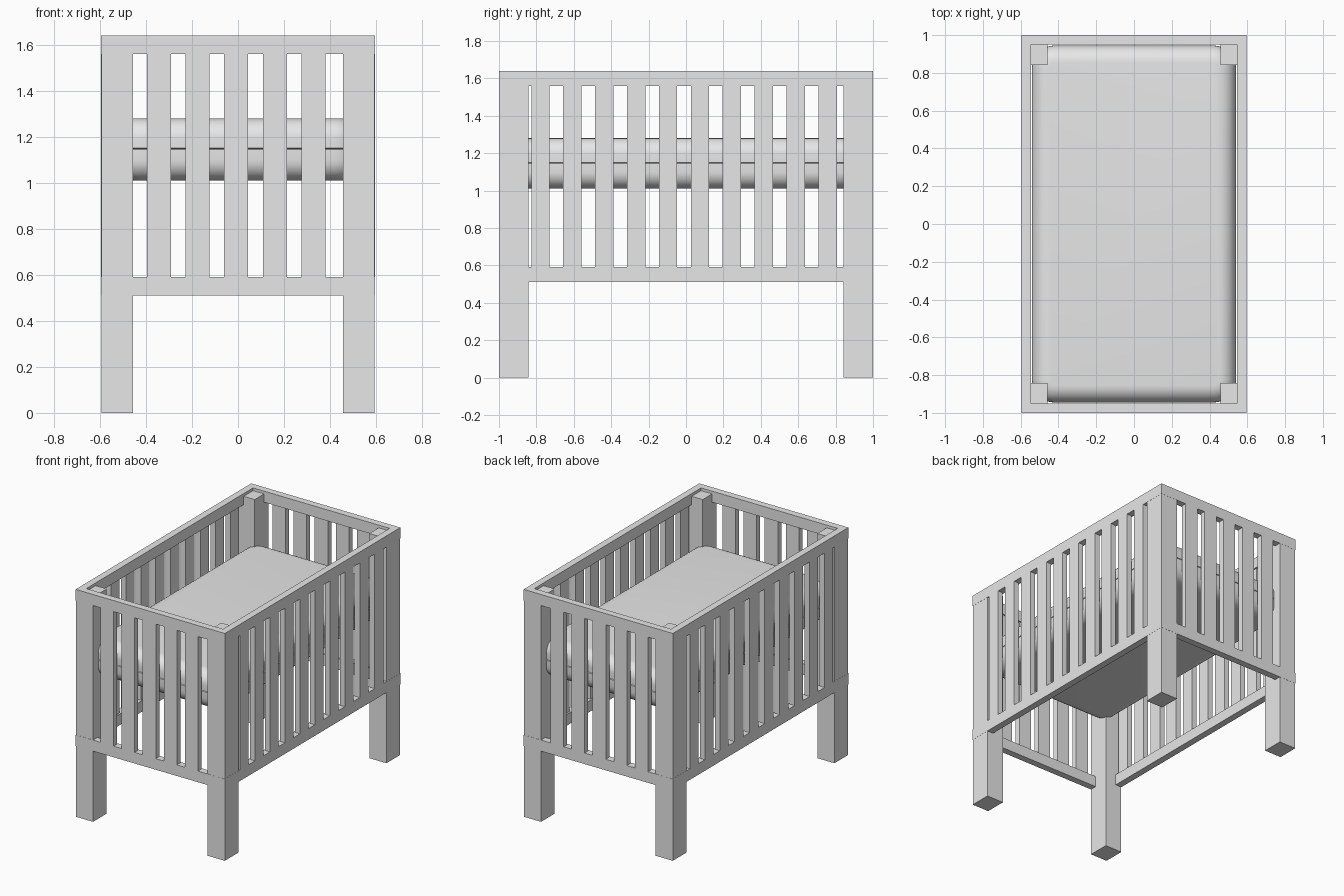
import bpy
import bmesh
from math import cos, sin, pi, radians

if "Cube" in bpy.data.objects:
    bpy.data.objects.remove(bpy.data.objects["Cube"])

grey = bpy.data.materials.new("plain grey")
grey.use_nodes = True
grey.diffuse_color = (0.8, 0.8, 0.8, 1)
grey.node_tree.nodes["Principled BSDF"].inputs["Base Color"].default_value = (0.8, 0.8, 0.8, 1)

HX, HY = 0.595, 1.0            # half width and half length of the frame
RAIL, SLAT = 0.05, 0.04        # board thicknesses
LOW, HIGH, TOP = 0.51, 1.56, 1.64
RAIL_H = 0.08


def finish(name, bm):
    bmesh.ops.recalc_face_normals(bm, faces=bm.faces)
    mesh = bpy.data.meshes.new(name)
    bm.to_mesh(mesh)
    bm.free()
    mesh.materials.append(grey)
    obj = bpy.data.objects.new(name, mesh)
    bpy.context.collection.objects.link(obj)
    return obj


def box(name, x0, x1, y0, y1, z0, z1):
    bm = bmesh.new()
    bmesh.ops.create_cube(bm, size=1)
    bmesh.ops.scale(bm, vec=(x1 - x0, y1 - y0, z1 - z0), verts=bm.verts)
    bmesh.ops.translate(bm, vec=((x0 + x1) / 2, (y0 + y1) / 2, (z0 + z1) / 2), verts=bm.verts)
    return finish(name, bm)


def span(side, outer, inner):
    """Ordered range between two distances on one side of the centre."""
    return sorted((side * outer, side * inner))


# Corner posts, their tops just below the rails
for sx, side in ((-1, "right"), (1, "left")):
    for sy, end in ((-1, "front"), (1, "back")):
        box(f"{end}_{side}_post", *span(sx, HX - 0.001, 0.457),
            *span(sy, HY - 0.001, 0.843), 0, TOP - 0.02)

# End panels: two rails and five slats each
for sy, end in ((-1, "front"), (1, "back")):
    for level, z in (("bottom", LOW), ("top", HIGH)):
        box(f"{end}_{level}_rail", -HX, HX, *span(sy, HY, HY - RAIL), z, z + RAIL_H)
    for i in range(5):
        x = -0.008 + (i - 2) * 0.168
        box(f"{end}_slat_{i + 1}", x - 0.052, x + 0.052,
            *span(sy, HY, HY - SLAT), LOW + RAIL_H, HIGH)

# Side panels: two rails and ten slats each
for sx, side in ((-1, "right"), (1, "left")):
    for level, z in (("bottom", LOW), ("top", HIGH)):
        box(f"{side}_{level}_rail", *span(sx, HX, HX - RAIL),
            RAIL - HY, HY - RAIL, z, z + RAIL_H)
    for i in range(10):
        y = -0.0105 + (i - 4.5) * 0.1706
        box(f"{side}_slat_{i + 1}", *span(sx, HX, HX - SLAT),
            y - 0.049, y + 0.049, LOW + RAIL_H, HIGH)


# Mattress: rounded rectangles stacked along a rolled edge
def ring(bm, inset, z, corner=0.12, steps=8):
    verts = []
    r = max(corner - inset, 0.02)
    cx, cy = 0.54 - inset - r, 0.945 - inset - r
    for q, (sx, sy) in enumerate(((1, 1), (-1, 1), (-1, -1), (1, -1))):
        for k in range(steps + 1):
            a = (q + k / steps) * pi / 2
            verts.append(bm.verts.new((sx * cx + r * cos(a), sy * cy + r * sin(a), z)))
    return verts


roll, steps = 0.09, 8
profile = [(roll * (1 - sin(k / steps * pi / 2)), 1.01 + roll * (1 - cos(k / steps * pi / 2)))
           for k in range(steps + 1)]
profile += [(0, 1.145), (0.006, 1.148), (0, 1.151)]     # seam groove
profile += [(roll * (1 - cos(k / steps * pi / 2)), 1.28 - roll * (1 - sin(k / steps * pi / 2)))
            for k in range(steps + 1)]

bm = bmesh.new()
rings = [ring(bm, inset, z) for inset, z in profile]
for a, b in zip(rings, rings[1:]):
    for i in range(len(a)):
        j = (i + 1) % len(a)
        bm.faces.new((a[i], a[j], b[j], b[i]))
bm.faces.new(rings[0])
bm.faces.new(rings[-1])
mattress = finish("mattress", bm)

bpy.ops.object.select_all(action="DESELECT")
mattress.select_set(True)
bpy.context.view_layer.objects.active = mattress
bpy.ops.object.shade_smooth_by_angle(angle=radians(35))
